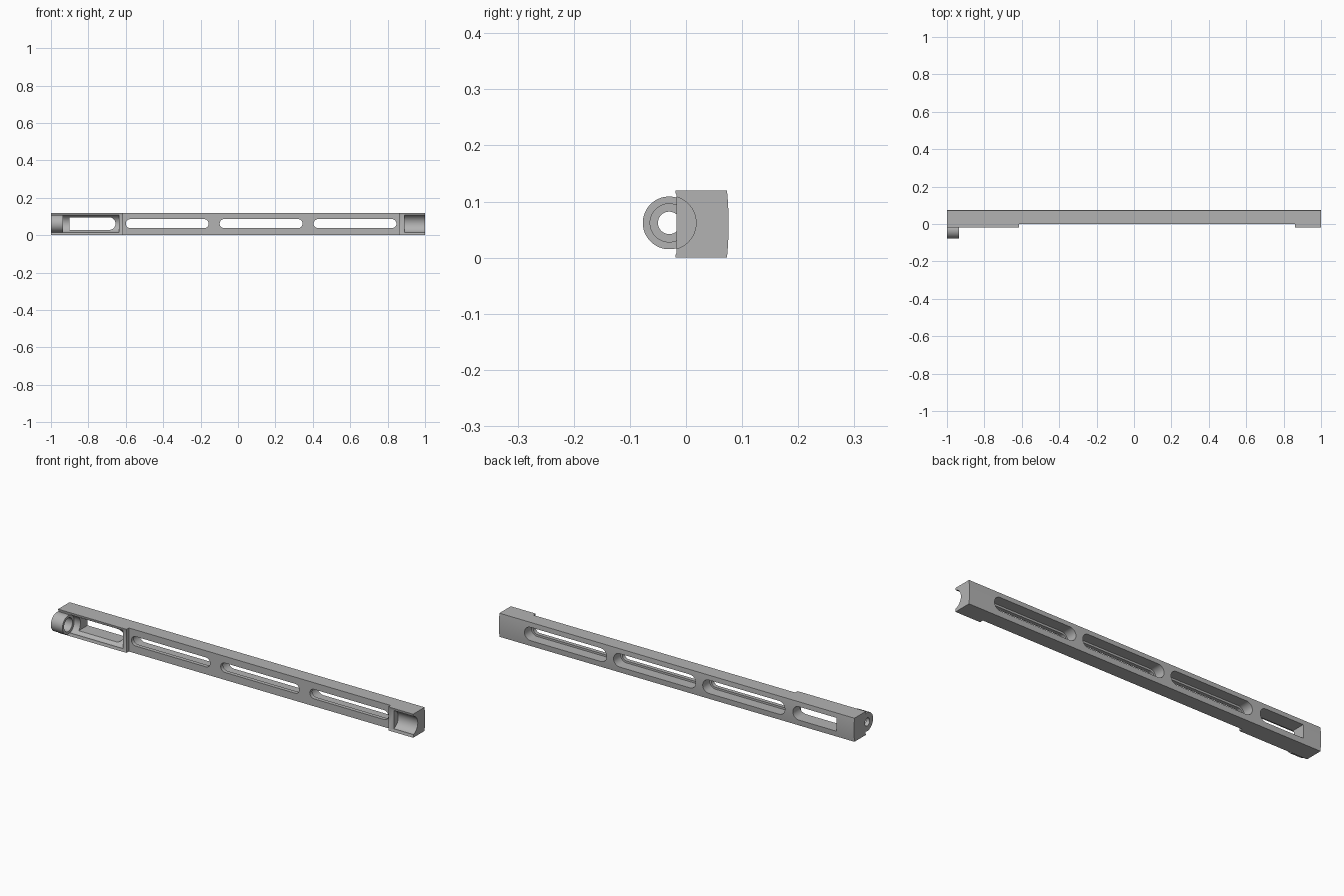
import bpy, bmesh
from math import cos, sin, pi, radians

cube = bpy.data.objects.get("Cube")
if cube:
    bpy.data.objects.remove(cube, do_unlink=True)

HEIGHT = 0.12
MID = 0.062          # height of the ring and slot axis
AXIS_Y = -0.03       # ring axis
FRONT, BACK = -0.017, 0.073

grey = bpy.data.materials.new("plain grey")
grey.use_nodes = True
grey.diffuse_color = (0.45, 0.45, 0.45, 1)
grey.node_tree.nodes["Principled BSDF"].inputs["Base Color"].default_value = grey.diffuse_color


def prism(name, points, axis, start, end):
    """Extrude a closed outline along x (points are y, z) or y (points are x, z)."""
    bm = bmesh.new()
    def place(p, d):
        return (d, p[0], p[1]) if axis == "x" else (p[0], d, p[1])
    rings = [[bm.verts.new(place(p, d)) for p in points] for d in (start, end)]
    bm.faces.new(rings[0])
    bm.faces.new(rings[1])
    n = len(points)
    for i in range(n):
        j = (i + 1) % n
        bm.faces.new((rings[0][i], rings[0][j], rings[1][j], rings[1][i]))
    bmesh.ops.recalc_face_normals(bm, faces=bm.faces)
    mesh = bpy.data.meshes.new(name)
    bm.to_mesh(mesh)
    bm.free()
    mesh.materials.append(grey)
    obj = bpy.data.objects.new(name, mesh)
    bpy.context.collection.objects.link(obj)
    return obj


def arc(cx, cz, r, a0, a1, n):
    return [(cx + r * cos(a0 + (a1 - a0) * i / n), cz + r * sin(a0 + (a1 - a0) * i / n))
            for i in range(n + 1)]


def rod(name, r, x0, x1):
    return prism(name, arc(AXIS_Y, MID, r, 0, 2 * pi, 64)[:-1], "x", x0, x1)


def slot(name, x0, x1, half, y0, y1, square_left=False):
    right = arc(x1 - half, MID, half, -pi / 2, pi / 2, 16)
    left = arc(x0 + half, MID, half, pi / 2, 3 * pi / 2, 16)
    if square_left:
        left = [(x0, MID + half), (x0, MID - half)]
    return prism(name, right + left, "y", y0, y1)


def combine(target, tool, operation="DIFFERENCE"):
    mod = target.modifiers.new(tool.name, "BOOLEAN")
    mod.operation, mod.solver, mod.object = operation, "EXACT", tool
    bpy.context.view_layer.objects.active = target
    bpy.ops.object.modifier_apply(modifier=mod.name)
    bpy.data.objects.remove(tool, do_unlink=True)


# Bar section: slightly crowned back, thin lips on the front corners
lip = 0.008
section = [(FRONT, lip), (FRONT - 0.002, lip / 2), (FRONT - 0.002, 0)]
for i in range(13):
    t = i / 6 - 1
    section.append((BACK + 0.003 * (1 - t * t), HEIGHT * i / 12))
section += [(FRONT - 0.002, HEIGHT), (FRONT - 0.002, HEIGHT - lip / 2), (FRONT, HEIGHT - lip)]
bar = prism("slotted_bar", section, "x", -1, 1)

# Step the front back between the two thicker ends
combine(bar, prism("front_step", [(-0.2, -0.1), (0, -0.1), (0, 0.3), (-0.2, 0.3)],
                   "x", -0.615, 0.86))

# Ring at the right end, with the round channel beside it
combine(bar, rod("ring", 0.047, -1, -0.935), "UNION")
combine(bar, rod("long_channel", 0.048, -0.935, -0.635))
combine(bar, rod("end_channel", 0.048, 0.89, 1.1))
combine(bar, rod("ring_bore", 0.02, -1.1, -0.9))
combine(bar, rod("ring_counterbore", 0.034, -0.98, -0.9))

# Window through the channel, square on its outer end
combine(bar, slot("channel_window", -0.9, -0.655, 0.034, -0.1, 0.2, True))

# Three stepped slots: narrow at the front, wider at the back
for k in range(3):
    x0 = -0.61 + k * 0.502
    combine(bar, slot("wide_slot", x0, x0 + 0.463, 0.034, 0.02, 0.2))
    combine(bar, slot("narrow_slot", x0 + 0.01, x0 + 0.453, 0.024, -0.1, 0.1))

bpy.ops.object.select_all(action="DESELECT")
bar.select_set(True)
bpy.context.view_layer.objects.active = bar
bpy.ops.object.shade_smooth_by_angle(angle=radians(30))
